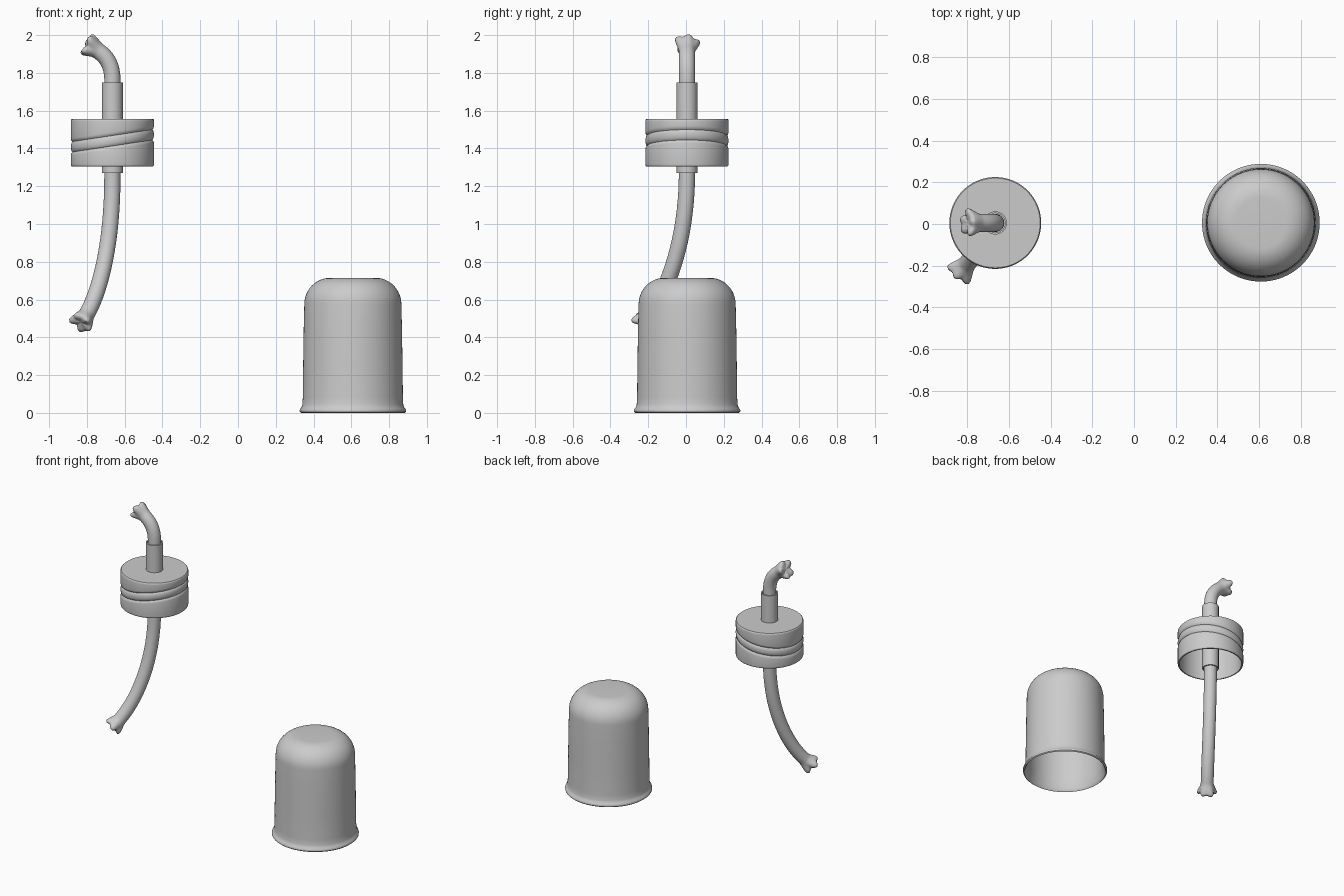
import bpy, bmesh, math, random
from mathutils import Vector
from mathutils.geometry import interpolate_bezier

if "Cube" in bpy.data.objects:
    bpy.data.objects.remove(bpy.data.objects["Cube"])

random.seed(4)
TAU = math.tau


def finish(name, rings, caps=False, closed=False, angle=40):
    """Skin a list of equal-sized point rings into a smooth-shaded object."""
    bm = bmesh.new()
    rows = [[bm.verts.new(p) for p in ring] for ring in rings]
    n = len(rows[0])
    pairs = list(zip(rows, rows[1:])) + ([(rows[-1], rows[0])] if closed else [])
    for a, b in pairs:
        for i in range(n):
            j = (i + 1) % n
            bm.faces.new((a[i], a[j], b[j], b[i]))
    if caps:
        for row, in ((rows[0],), (rows[-1],)):
            c = bm.verts.new(sum((v.co for v in row), Vector()) / n)
            for i in range(n):
                bm.faces.new((row[i], row[(i + 1) % n], c))
    bmesh.ops.remove_doubles(bm, verts=bm.verts, dist=1e-5)
    bmesh.ops.recalc_face_normals(bm, faces=bm.faces)
    me = bpy.data.meshes.new(name)
    bm.to_mesh(me)
    bm.free()
    ob = bpy.data.objects.new(name, me)
    bpy.context.collection.objects.link(ob)
    bpy.ops.object.select_all(action='DESELECT')
    ob.select_set(True)
    bpy.context.view_layer.objects.active = ob
    bpy.ops.object.shade_smooth_by_angle(angle=math.radians(angle))
    return ob


def lathe(name, profile, cx, cy, closed=False, n=96):
    """Profile entries are (radius, z) or (radius, z, tilt along x)."""
    rings = []
    for r, z, *t in profile:
        t = t[0] if t else 0
        rings.append([(cx + r * math.cos(a), cy + r * math.sin(a), z + t * r * math.cos(a))
                      for a in (TAU * i / n for i in range(n))])
    return finish(name, rings, closed=closed)


# snuffer cup: thin bell with rounded shoulder and rolled lip
def shoulder(r_in, r_out, z_top, h, steps=12):
    return [(r_in + (r_out - r_in) * math.cos(a), z_top - h + h * math.sin(a))
            for a in (math.pi / 2 * i / steps for i in range(steps + 1))]

outer = [(0.274, 0.0), (0.281, 0.006), (0.282, 0.014), (0.279, 0.021), (0.272, 0.029), (0.267, 0.045),
         (0.265, 0.08), (0.263, 0.25), (0.260, 0.45)]
outer += shoulder(0.12, 0.257, 0.715, 0.14) + [(0, 0.715)]
inner = [(0, 0.703)] + shoulder(0.12, 0.246, 0.703, 0.13)[::-1]
inner += [(0.249, 0.45), (0.252, 0.25), (0.254, 0.08), (0.257, 0.045), (0.264, 0.022), (0.268, 0.006)]
lathe("snuffer_cup", outer + inner, 0.608, 0.006, closed=True)

# screw cap: open underneath, slanted shallow grooves around the side
CX, CY, R = -0.665, 0.005, 0.22
profile = [(0.0, 1.545), (0.207, 1.545), (0.207, 1.305), (0.215, 1.305), (0.219, 1.309)]
profile += [(R, 1.316)]
T = 0.15
profile += [(R, 1.395, T), (0.218, 1.405, T), (0.211, 1.413, T), (0.216, 1.418, T), (0.219, 1.430, T),
            (R, 1.441, T), (0.219, 1.452, T), (0.216, 1.463, T), (0.211, 1.468, T), (0.218, 1.476, T),
            (R, 1.486, T)]
profile += [(R, 1.544), (0.219, 1.552), (0.215, 1.556), (0.0, 1.556)]
lathe("screw_cap", profile, CX, CY)

# wick holder tube through the cap
lathe("wick_tube", [(0.047, 1.27), (0.0555, 1.27), (0.0555, 1.75), (0.047, 1.75)],
      CX, CY, closed=True, n=48)


# rope wick: bent round cord with a frayed, lobed knot at each end
def path_points(segments):
    pts = []
    for seg in segments:
        p = interpolate_bezier(*[Vector(s) for s in seg], 20)
        pts += p if not pts else p[1:]
    return pts

path = path_points([
    ((-0.83, -0.228, 0.478), (-0.745, -0.125, 0.585), (-0.665, 0.0, 0.86), (-0.665, CY, 1.25)),
    ((-0.665, CY, 1.25), (-0.665, CY, 1.4), (-0.665, CY, 1.6), (-0.665, CY, 1.74)),
    ((-0.665, CY, 1.74), (-0.660, CY, 1.87), (-0.715, CY, 1.905), (-0.795, CY, 1.95)),
])


def dense_ends(pts, d=0.08, k=10):
    """Resample both ends finely so the frayed flare is smooth."""
    def along(p, s):
        for a, b in zip(p, p[1:]):
            l = (b - a).length
            if s <= l:
                return a.lerp(b, s / l)
            s -= l
    def trim(p):
        s, i = 0, 0
        while s <= d:
            s += (p[i + 1] - p[i]).length
            i += 1
        return [along(p, d * j / k) for j in range(k)] + p[i:]
    return trim(trim(pts)[::-1])[::-1]

path = dense_ends(path)
dist = [0]
for a, b in zip(path, path[1:]):
    dist.append(dist[-1] + (b - a).length)
total = dist[-1]
N = 40
phases = [random.uniform(0, TAU) for _ in range(4)]
rings = []


def cord_ring(p, t, size, lobe, push, end):
    u = Vector((0, 1, 0))
    u = (u - t * u.dot(t)).normalized()
    v = t.cross(u)
    ring = []
    for i in range(N):
        a = TAU * i / N
        w = 0.65 * math.cos(5 * a + phases[end]) + 0.45 * math.cos(3 * a + phases[end + 2])
        r = size * (1 + lobe * w)
        ring.append(p + (u * math.cos(a) + v * math.sin(a)) * r + t * push * w)
    return ring

for i, p in enumerate(path):
    t = (path[min(i + 1, len(path) - 1)] - path[max(i - 1, 0)]).normalized()
    e = min(dist[i], total - dist[i])
    end = 0 if dist[i] < total / 2 else 1
    f = max(0, 1 - e / 0.07)
    f = f * f * (3 - 2 * f)
    ring = cord_ring(p, t, 0.043 + 0.017 * f, 0.17 * f, 0.008 * f * (-1 if end == 0 else 1), end)
    if i == 0:
        for s, d in ((0.012, 0.002), (0.034, 0.008), (0.052, 0.010)):
            rings.append(cord_ring(p - t * d, t, s, 0.2, -0.009 * s / 0.06, 0))
    rings.append(ring)
    if i == len(path) - 1:
        for s, d in ((0.052, 0.010), (0.034, 0.008), (0.012, 0.002)):
            rings.append(cord_ring(p + t * d, t, s, 0.2, 0.009 * s / 0.06, 1))
finish("rope_wick", rings, caps=True, angle=60)
